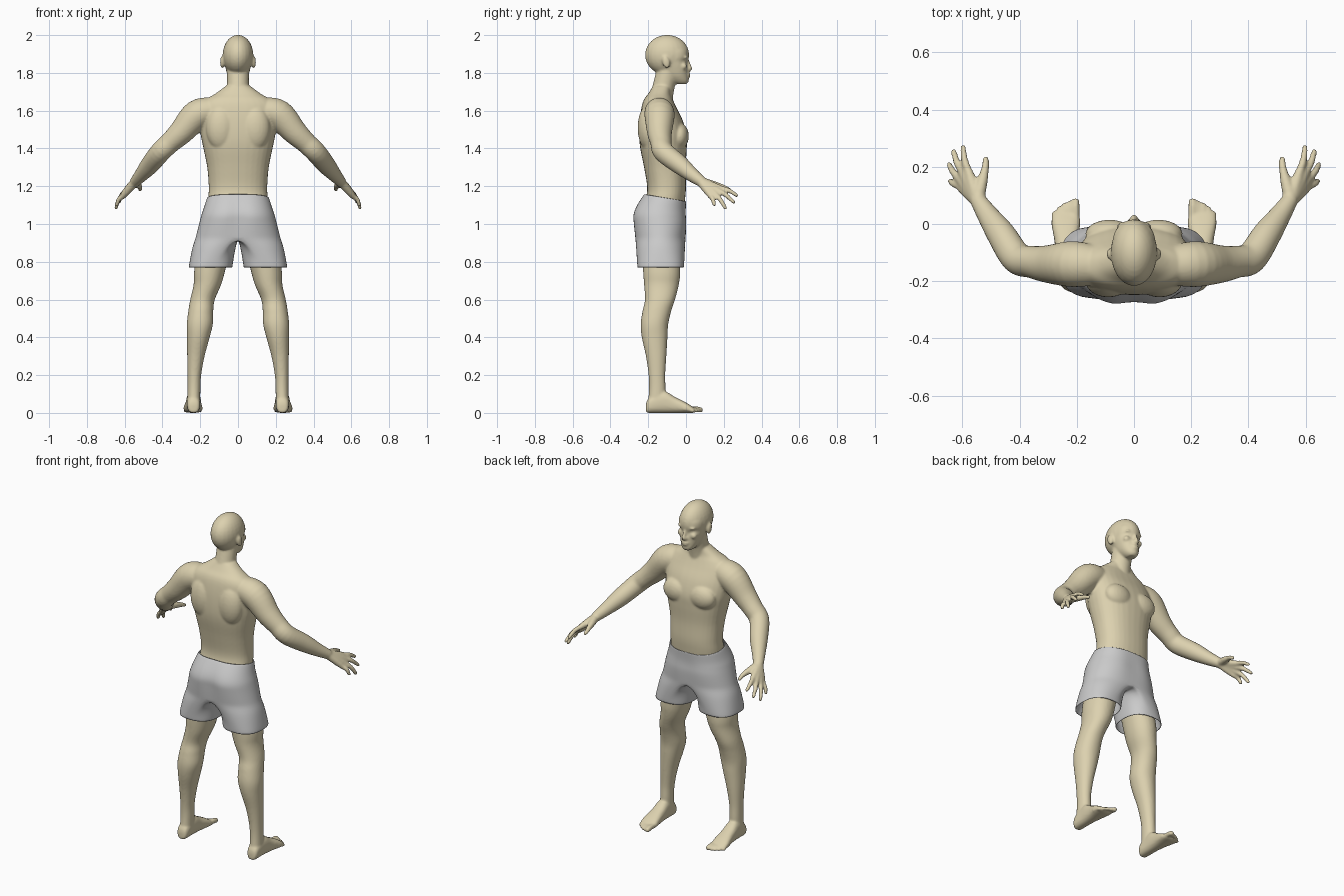
import bpy, bmesh, math
from mathutils import Vector, Matrix

if "Cube" in bpy.data.objects:
    bpy.data.objects.remove(bpy.data.objects["Cube"])

N = 32


def spline(rows, k=5):
    """Catmull-Rom interpolation through rows of numbers."""
    out = []
    for i in range(len(rows) - 1):
        p0, p1, p2, p3 = (rows[max(0, min(len(rows) - 1, i + j))] for j in (-1, 0, 1, 2))
        for s in range(k):
            t = s / k
            out.append([0.5 * (2 * b + (c - a) * t + (2 * a - 5 * b + 4 * c - d) * t * t
                               + (3 * b - a - 3 * c + d) * t ** 3)
                        for a, b, c, d in zip(p0, p1, p2, p3)])
    return out + [list(rows[-1])]


def oval(n=2.0):
    pts = []
    for i in range(N):
        c, s = math.cos(2 * math.pi * i / N), math.sin(2 * math.pi * i / N)
        pts.append((math.copysign(abs(c) ** (2 / n), c), math.copysign(abs(s) ** (2 / n), s)))
    return pts


def loft(bm, rings):
    vs = [[bm.verts.new(p) for p in r] for r in rings]
    for a, b in zip(vs, vs[1:]):
        for i in range(N):
            j = (i + 1) % N
            bm.faces.new((a[i], a[j], b[j], b[i]))
    bm.faces.new(vs[0][::-1])
    bm.faces.new(vs[-1])


def stack(bm, rows, n=2.0, cx=0.0):
    """Horizontal sections: z, centre x, half width, back y, front y."""
    loft(bm, [[(x + u * w, (b + f) / 2 + v * (f - b) / 2, z) for u, v in oval(n)]
              for z, x, w, b, f in spline(rows)])


def blob(bm, loc, size, rot=0.0):
    m = Matrix.Translation(loc) @ Matrix.Rotation(rot, 4, 'X') @ Matrix.Diagonal((*size, 1))
    bmesh.ops.create_uvsphere(bm, u_segments=24, v_segments=16, radius=1, matrix=m)


def tube(bm, rows):
    """Round limb through points x, y, z, radius."""
    path = spline(rows)
    rings = []
    for i, (x, y, z, r) in enumerate(path):
        d = Vector(path[min(i + 1, len(path) - 1)][:3]) - Vector(path[max(i - 1, 0)][:3])
        q = d.to_track_quat('Z', 'Y')
        rings.append([Vector((x, y, z)) + q @ Vector((u * r, v * r, 0)) for u, v in oval()])
    loft(bm, rings)
    for x, y, z, r in (rows[0], rows[-1]):
        blob(bm, (x, y, z), (r, r, r))


def finish(name, bm):
    bmesh.ops.recalc_face_normals(bm, faces=bm.faces)
    me = bpy.data.meshes.new(name)
    bm.to_mesh(me)
    bm.free()
    for p in me.polygons:
        p.use_smooth = True
    ob = bpy.data.objects.new(name, me)
    bpy.context.collection.objects.link(ob)
    return ob


body = bmesh.new()

# torso
stack(body, [(1.0, 0, .14, -.235, -.03), (1.08, 0, .157, -.235, -.012), (1.14, 0, .157, -.212, -.004),
             (1.2, 0, .155, -.206, 0), (1.3, 0, .163, -.222, -.002), (1.4, 0, .183, -.242, .004),
             (1.47, 0, .197, -.248, .004), (1.55, 0, .203, -.245, -.018), (1.62, 0, .2, -.235, -.052),
             (1.66, 0, .17, -.222, -.07), (1.69, 0, .12, -.2, -.08), (1.73, 0, .066, -.175, -.08)], 2.3)
# neck, skull and face
tube(body, [(0, -.14, 1.62, .064), (0, -.12, 1.72, .058), (0, -.1, 1.8, .058)])
blob(body, (0, -.1, 1.895), (.081, .117, .106))
stack(body, [(1.74, 0, .022, -.05, .002), (1.755, 0, .038, -.085, .014), (1.785, 0, .055, -.12, .012),
             (1.83, 0, .067, -.14, .01), (1.862, 0, .073, -.15, .002), (1.885, 0, .075, -.15, .012),
             (1.92, 0, .072, -.15, .008), (1.955, 0, .05, -.13, -.015)], 2.2)
# nose and lips
tube(body, [(0, .006, 1.872, .007), (0, .016, 1.845, .009), (0, .022, 1.822, .012)])
for z, w in ((1.793, .024), (1.781, .02)):
    blob(body, (0, .012, z), (w, .012, .0065))

for s in (-1, 1):
    # brow, cheek, nostril, ear
    blob(body, (s * .032, -.002, 1.882), (.026, .012, .007))
    blob(body, (s * .042, -.012, 1.835), (.02, .018, .018))
    blob(body, (s * .011, .014, 1.818), (.009, .01, .008))
    blob(body, (s * .083, -.105, 1.857), (.012, .02, .034), .2)
    # chest and back muscles
    blob(body, (s * .085, -.035, 1.465), (.085, .05, .07))
    blob(body, (s * .09, -.2, 1.51), (.08, .056, .12))
    # arm
    tube(body, [(s * x, y, z, r) for x, y, z, r in (
        (.13, -.145, 1.6, .07), (.215, -.14, 1.578, .08), (.3, -.14, 1.487, .066),
        (.36, -.132, 1.43, .056), (.41, -.118, 1.382, .055), (.465, -.035, 1.315, .05),
        (.51, .03, 1.262, .038), (.543, .08, 1.225, .029))])
    # palm and fingers: knuckle, tip
    for k, t in (((.578, .182, 1.19), (.597, .268, 1.152)), ((.596, .174, 1.174), (.63, .253, 1.115)),
                 ((.608, .156, 1.157), (.646, .208, 1.085)), ((.61, .133, 1.146), (.642, .15, 1.102))):
        tube(body, [(s * .545, .08, 1.222, .024), (s * (k[0] * .6 + .218), k[1] * .6 + .032, k[2] * .6 + .489, .02),
                    (s * k[0], k[1], k[2], .0155)])
        m = [(a + b) / 2 for a, b in zip(k, t)]
        tube(body, [(s * k[0], k[1], k[2], .014), (s * (m[0] + .005), m[1], m[2] + .007, .0125),
                    (s * t[0], t[1], t[2], .01)])
    tube(body, [(s * .545, .095, 1.22, .024), (s * .53, .15, 1.208, .019),
                (s * .52, .195, 1.196, .0135), (s * .518, .227, 1.182, .011)])
    # leg
    stack(body, [(z, s * x, w, b, f) for z, x, w, b, f in (
        (1.0, .1, .09, -.235, -.04), (.77, .147, .083, -.228, -.03), (.68, .162, .073, -.222, -.038),
        (.6, .188, .065, -.217, -.058), (.54, .197, .066, -.23, -.078), (.47, .202, .069, -.24, -.094),
        (.4, .21, .06, -.234, -.098), (.3, .223, .046, -.212, -.104), (.2, .231, .036, -.198, -.11),
        (.12, .233, .034, -.196, -.108), (.03, .235, .034, -.205, -.11))], 2.1)
    # foot: y, centre x, half width, height
    loft(body, [[(s * x + u * w, y, h / 2 + v * h / 2) for u, v in oval(2.5)]
                for y, x, w, h in spline([(-.212, .235, .018, .045), (-.195, .235, .033, .08),
                                          (-.12, .235, .038, .115), (-.06, .236, .042, .085),
                                          (0, .238, .05, .055), (.03, .238, .048, .036), (.042, .238, .04, .028)])])
    for i, tip in enumerate((.077, .074, .066, .053, .036)):
        r = .0145 if i == 0 else .0105
        x = .204 + i * .0185
        tube(body, [(s * x, -.01, .022, r), (s * x, tip - .025, .02, r), (s * x, tip, r + .001, r)])

# fuse the body into one smooth skin
skin = finish("body", body)
mod = skin.modifiers.new("fuse", 'REMESH')
mod.mode = 'VOXEL'
mod.voxel_size = .0065
mod.use_smooth_shade = True
mod = skin.modifiers.new("soften", 'SMOOTH')
mod.factor = .5
mod.iterations = 5
mat = bpy.data.materials.new("skin")
mat.diffuse_color = (.72, .64, .43, 1)
mat.use_nodes = True
mat.node_tree.nodes["Principled BSDF"].inputs["Base Color"].default_value = mat.diffuse_color
skin.data.materials.append(mat)

# shorts: right half, mirrored
sh = bmesh.new()
A = 16
levels = spline([(1.16, .164, -.224, .003), (1.1, .18, -.264, .002), (1.05, .194, -.284, .003),
                 (1.0, .207, -.282, .006), (.92, .227, -.272, .0)], 3)


def hip(a, w, b, f):
    x = w * max(0, math.sin(a)) ** .75
    cleft = .018 * math.exp(-(x / .03) ** 2) * (1 - abs(w - .2) / .045)
    y = (b + f) / 2 + (f - b) / 2 * math.cos(a)
    return x, y + (max(0, cleft) if a > 2 else -max(0, cleft) * .4 if a < 1 else 0)


rows = []
for i, (z, w, b, f) in enumerate(levels):
    row = []
    for j in range(A + 1):
        x, y = hip(math.pi * j / A, w, b, f)
        tilt = -.04 * (y - b) / (f - b) * max(0, 1 - i / 6)
        row.append((x if 0 < j < A else 0, y, z + tilt))
    rows.append(row)
top = rows[-1]
# crotch seam closes each leg loop
crotch = top + [(0, top[A][1] + (top[0][1] - top[A][1]) * j / A, .92) for j in range(1, A)]
rows[-1] = crotch
for i in range(1, 6):
    t = i / 5
    ring = []
    for j, p in enumerate(crotch):
        a = math.pi * j / A
        c, s = math.cos(a), math.sin(a)
        hx = .146 + .116 * math.copysign(abs(s) ** .8, s)
        hy = -.134 + .124 * math.copysign(abs(c) ** .8, c)
        e = t ** .7
        ring.append((p[0] + (hx - p[0]) * e, p[1] + (hy - p[1]) * t, .92 + (.768 - .92) * t))
    rows.append(ring)
vs = [[sh.verts.new(p) for p in r] for r in rows]
for k, (a, b) in enumerate(zip(vs, vs[1:])):
    n = A if len(a) == A + 1 else 2 * A
    for i in range(n):
        j = (i + 1) % len(a)
        jb = (i + 1) % len(b)
        sh.faces.new((a[i], a[j], b[jb], b[i]))
shorts = finish("shorts", sh)
mod = shorts.modifiers.new("mirror", 'MIRROR')
mod.use_clip = True
mod = shorts.modifiers.new("cloth", 'SOLIDIFY')
mod.thickness = .004
mod = shorts.modifiers.new("smooth", 'SUBSURF')
mod.levels = mod.render_levels = 1
